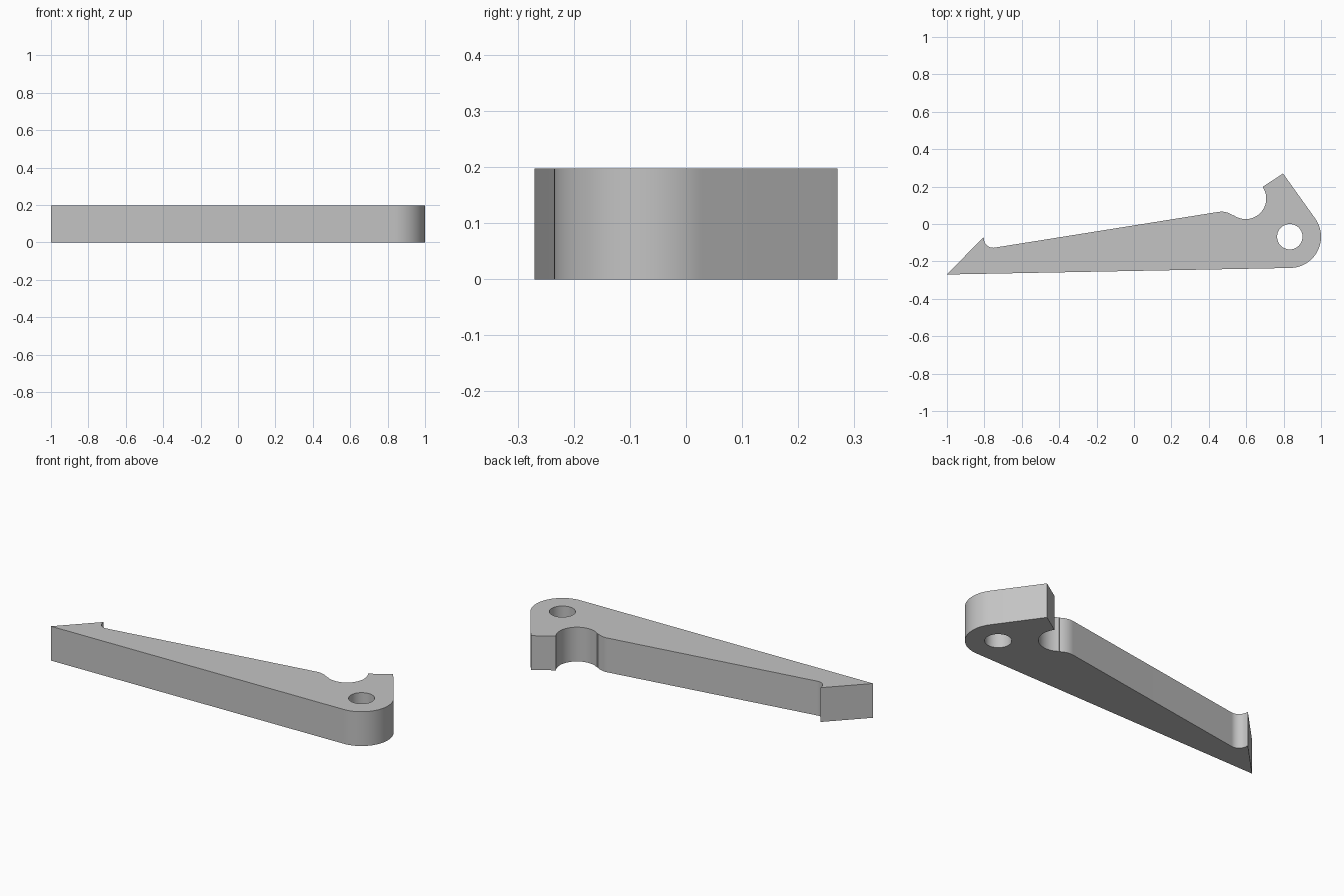
import bpy, bmesh, math

if "Cube" in bpy.data.objects:
    bpy.data.objects.remove(bpy.data.objects["Cube"])

THICKNESS = 0.197
PIVOT = (0.833, -0.068)


def arc(center, radius, start, end, steps):
    """Points along a circular arc, angles in degrees."""
    angles = [math.radians(start + (end - start) * i / steps) for i in range(steps + 1)]
    return [(center[0] + radius * math.cos(a), center[1] + radius * math.sin(a)) for a in angles]


# Lever outline: hook tip, long arm, round pocket, claw and pivot end
outline = [(-1, -0.27), (-0.805, -0.07)]
outline += arc((-0.753, -0.077), 0.05, 180, 279, 12)      # fillet behind the hook
outline += arc((0.468, -0.034), 0.1, 99, 53, 10)          # rounded shoulder
outline += arc((0.597, 0.136), 0.11, 233, 394.5, 28)      # pocket
outline += [(0.797, 0.27)]                                # claw point
outline += arc(PIVOT, 0.167, 35.5, -89, 28)               # pivot end
hole = arc(PIVOT, 0.068, 0, 360, 48)[:-1]

# Flat face with the pivot hole, then extruded to a plate
bm = bmesh.new()
for loop in (outline, hole):
    verts = [bm.verts.new((x, y, 0)) for x, y in loop]
    for a, b in zip(verts, verts[1:] + verts[:1]):
        bm.edges.new((a, b))
bmesh.ops.triangle_fill(bm, use_beauty=True, use_dissolve=False, edges=bm.edges[:])
extruded = bmesh.ops.extrude_face_region(bm, geom=bm.faces[:], use_keep_orig=True)
top_verts = [g for g in extruded["geom"] if isinstance(g, bmesh.types.BMVert)]
bmesh.ops.translate(bm, verts=top_verts, vec=(0, 0, THICKNESS))
bmesh.ops.recalc_face_normals(bm, faces=bm.faces[:])

mesh = bpy.data.meshes.new("latch_lever")
bm.to_mesh(mesh)
bm.free()
lever = bpy.data.objects.new("latch_lever", mesh)
bpy.context.collection.objects.link(lever)

# Single plain grey
grey = bpy.data.materials.new("plain_grey")
grey.use_nodes = True
color = (0.55, 0.55, 0.55, 1)
grey.diffuse_color = color
grey.node_tree.nodes["Principled BSDF"].inputs["Base Color"].default_value = color
mesh.materials.append(grey)

# Smooth curved walls, crisp rims
bpy.ops.object.select_all(action="DESELECT")
lever.select_set(True)
bpy.context.view_layer.objects.active = lever
bpy.ops.object.shade_smooth_by_angle(angle=math.radians(30))
